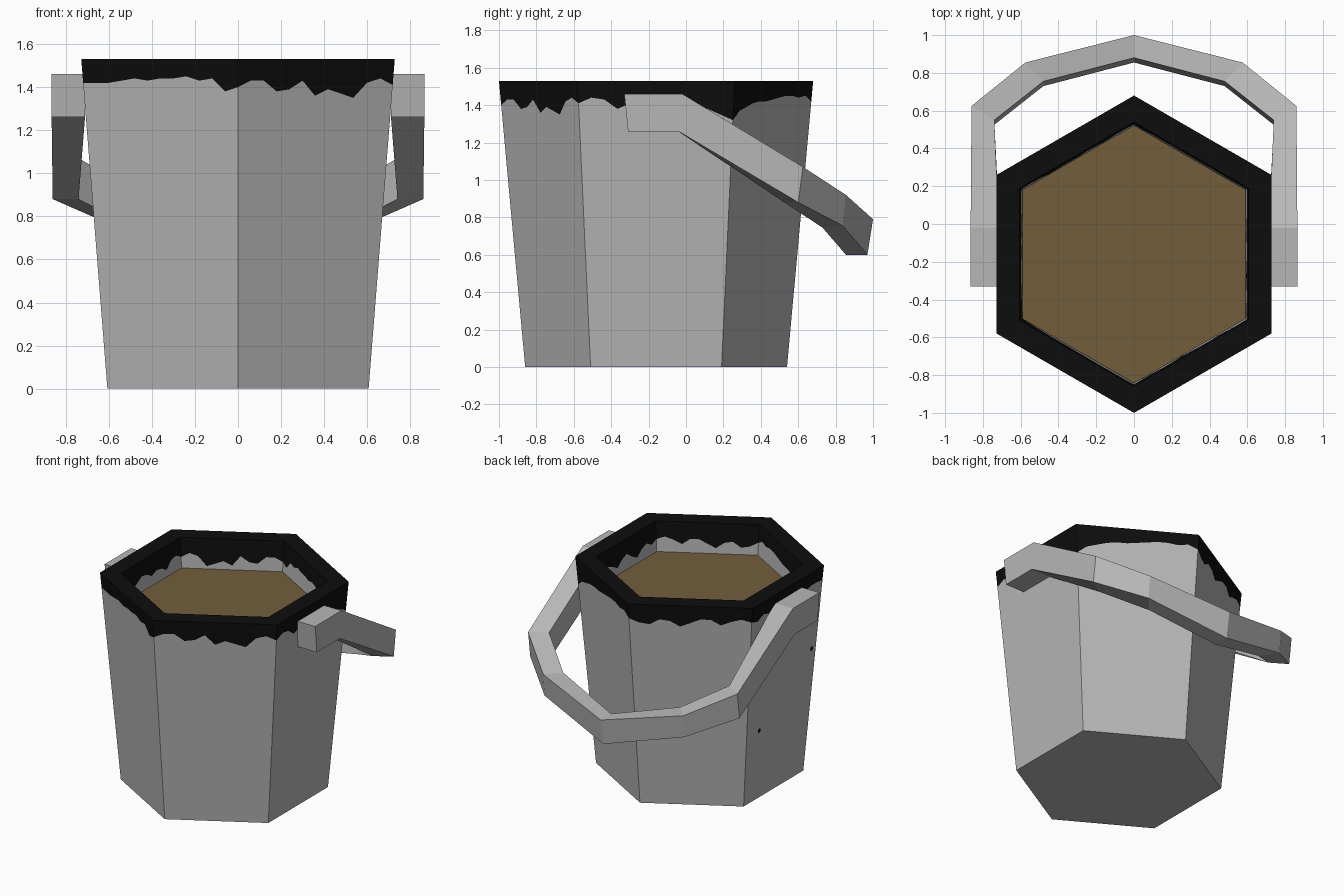
import bpy, bmesh, math
from mathutils import Vector

if "Cube" in bpy.data.objects:
    bpy.data.objects.remove(bpy.data.objects["Cube"])

def material(name, rgb):
    m = bpy.data.materials.new(name)
    m.diffuse_color = (*rgb, 1)
    m.use_nodes = True
    m.node_tree.nodes["Principled BSDF"].inputs["Base Color"].default_value = m.diffuse_color
    return m

GREY = material("grey metal", (0.47, 0.47, 0.47))
BLACK = material("black tar", (0.004, 0.004, 0.004))
BROWN = material("brown liquid", (0.17, 0.11, 0.044))
CENTRE_Y, HEIGHT, LEVEL = -0.16, 1.53, 1.31

def make_object(name, bm, mats):
    mesh = bpy.data.meshes.new(name)
    bm.to_mesh(mesh)
    bm.free()
    for m in mats:
        mesh.materials.append(m)
    ob = bpy.data.objects.new(name, mesh)
    bpy.context.collection.objects.link(ob)
    return ob

def hex_point(radius, z, side, t=0.0):
    """Point a fraction t along one side of a hexagon with a corner at the front."""
    a, b = (math.radians(-90 + 60 * (side + k)) for k in (0, 1))
    x = math.cos(a) * (1 - t) + math.cos(b) * t
    y = math.sin(a) * (1 - t) + math.sin(b) * t
    return Vector((radius * x, CENTRE_Y + radius * y, z))

def outer_radius(z):
    return 0.70 + 0.14 * z / HEIGHT

def inner_radius(z):
    return 0.70 - 0.08 * (HEIGHT - z)

# Height of the dripping tar edge along each of the six sides
DRIPS = [
    [1.40, 1.43, 1.43, 1.38, 1.39, 1.43, 1.36, 1.39, 1.37, 1.35, 1.42, 1.44],
    [1.41, 1.44, 1.43, 1.38, 1.41, 1.42, 1.40, 1.43, 1.44, 1.41, 1.38, 1.35],
    [1.32, 1.37, 1.39, 1.41, 1.42, 1.42, 1.43, 1.44, 1.45, 1.45, 1.44, 1.45],
    [1.42, 1.39, 1.38, 1.42, 1.41, 1.37, 1.40, 1.43, 1.43, 1.39, 1.42, 1.44],
    [1.42, 1.40, 1.43, 1.41, 1.37, 1.40, 1.44, 1.42, 1.38, 1.41, 1.43, 1.43],
    [1.42, 1.42, 1.42, 1.43, 1.44, 1.43, 1.44, 1.44, 1.45, 1.43, 1.44, 1.38],
]
N = 12

# Bucket: rings lofted from the base, up the outside, over the rim and down inside
bm = bmesh.new()
rings = [[] for _ in range(6)]
for s in range(6):
    for i in range(N):
        edge = DRIPS[s][i]
        inside = DRIPS[(s + 3) % 6][i] - 0.02
        levels = [(outer_radius(0), 0), (outer_radius(edge), edge),
                  (outer_radius(HEIGHT), HEIGHT), (inner_radius(HEIGHT), HEIGHT),
                  (inner_radius(inside), inside), (inner_radius(LEVEL), LEVEL - 0.02)]
        for ring, (r, z) in zip(rings, levels):
            ring.append(bm.verts.new(hex_point(r, z, s, i / N)))
for k in range(5):
    for i in range(6 * N):
        j = (i + 1) % (6 * N)
        f = bm.faces.new((rings[k][i], rings[k][j], rings[k + 1][j], rings[k + 1][i]))
        f.material_index = 1 if k in (1, 2, 3) else 0
bm.faces.new(rings[0][::-1])
bm.faces.new(rings[5])
make_object("bucket", bm, [GREY, BLACK])

# Liquid surface
bm = bmesh.new()
bm.faces.new([bm.verts.new(hex_point(inner_radius(LEVEL), LEVEL, s)) for s in range(6)])
make_object("liquid", bm, [BROWN])

# Small tar spots on the left side
bm = bmesh.new()
for y, z in ((0.07, 0.53), (-0.50, 0.93)):
    pts = []
    for k in range(8):
        a = math.tau * k / 8
        pz = z + 0.018 * math.sin(a)
        x = -outer_radius(pz) * math.cos(math.radians(30)) - 0.003
        pts.append(bm.verts.new((x, y - 0.018 * math.cos(a), pz)))
    bm.faces.new(pts)
make_object("tar_spots", bm, [BLACK])

# Handle: each section is outer top, inner top, inner bottom, outer bottom
SECTIONS = [
    [(0.865, -0.33, 1.46), (0.715, -0.33, 1.46), (0.71, -0.31, 1.26), (0.865, -0.31, 1.26)],
    [(0.865, -0.02, 1.46), (0.715, -0.02, 1.46), (0.71, -0.04, 1.26), (0.865, -0.04, 1.26)],
    [(0.860, 0.625, 1.07), (0.74, 0.55, 1.07), (0.74, 0.525, 0.88), (0.860, 0.60, 0.88)],
    [(0.575, 0.855, 0.92), (0.48, 0.755, 0.92), (0.48, 0.73, 0.745), (0.575, 0.838, 0.755)],
    [(0, 1.0, 0.79), (0, 0.88, 0.79), (0, 0.855, 0.60), (0, 0.97, 0.60)],
]
mirrored = [[(-x, y, z) for x, y, z in s] for s in SECTIONS[-2::-1]]
bm = bmesh.new()
loops = [[bm.verts.new(p) for p in s] for s in SECTIONS + mirrored]
for a, b in zip(loops, loops[1:]):
    for i in range(4):
        j = (i + 1) % 4
        bm.faces.new((a[i], a[j], b[j], b[i]))
bm.faces.new(loops[0])
bm.faces.new(loops[-1])
bmesh.ops.recalc_face_normals(bm, faces=bm.faces)
make_object("handle", bm, [GREY])
